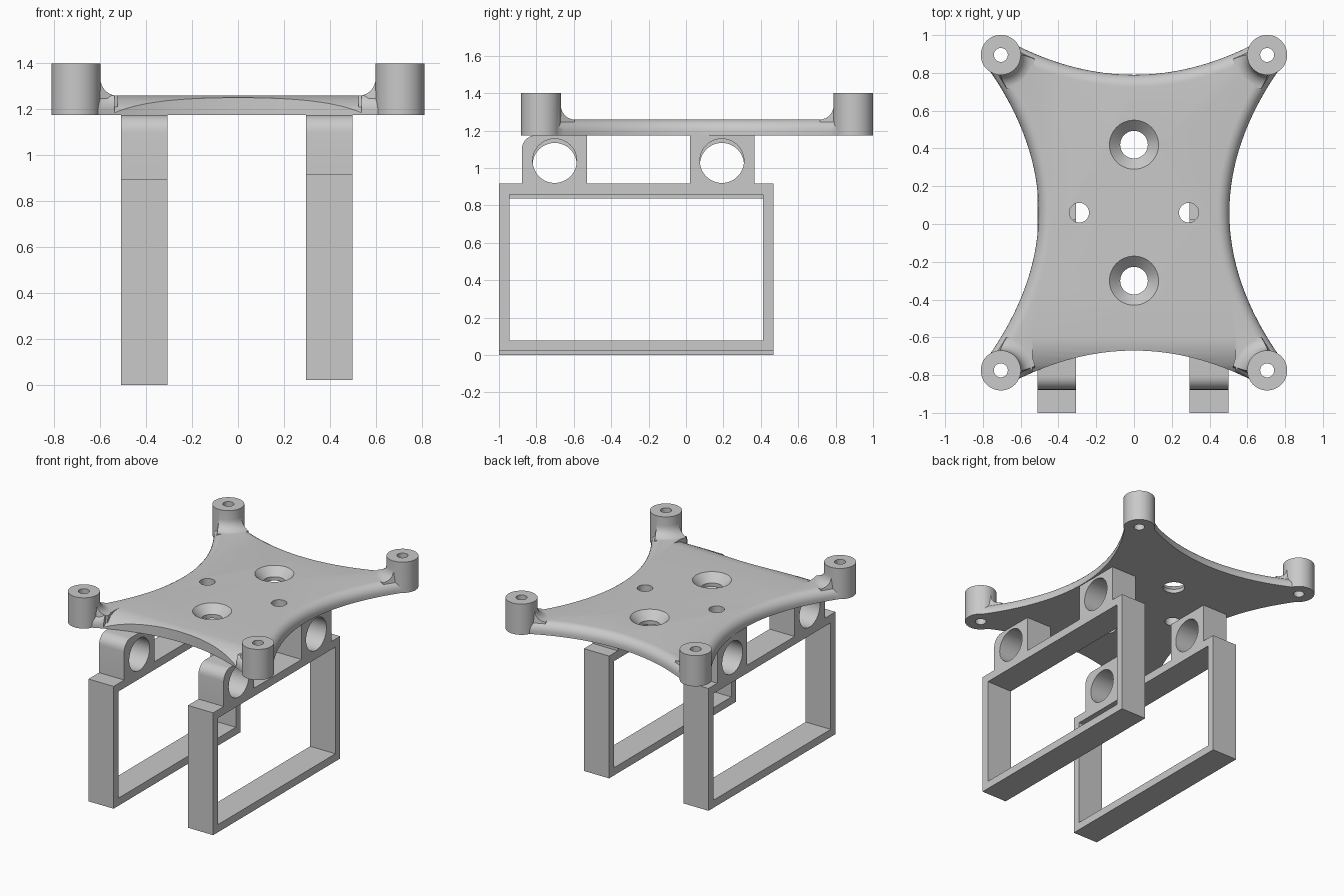
import bpy, bmesh, math
from mathutils import Vector

if "Cube" in bpy.data.objects:
    bpy.data.objects.remove(bpy.data.objects["Cube"], do_unlink=True)

grey = bpy.data.materials.new("plain_grey")
grey.use_nodes = True
COLOUR = (0.585, 0.585, 0.585, 1)
grey.diffuse_color = COLOUR
grey.node_tree.nodes["Principled BSDF"].inputs["Base Color"].default_value = COLOUR

BASE, TOP, POST_TOP = 1.175, 1.26, 1.40
MID_Y, POST_X, POST_Y, POST_R = 0.06, 0.705, 0.835, 0.106
FILLET, EDGE_R = 0.075, 0.065


def loft(name, loops):
    """Solid through stacked loops of equal length, capped at both ends."""
    bm = bmesh.new()
    rings = [[bm.verts.new(p) for p in loop] for loop in loops]
    n = len(rings[0])
    for a, b in zip(rings, rings[1:]):
        for i in range(n):
            j = (i + 1) % n
            bm.faces.new((a[i], a[j], b[j], b[i]))
    bm.faces.new(rings[0][::-1])
    bm.faces.new(rings[-1])
    if bm.calc_volume(signed=True) < 0:
        bmesh.ops.reverse_faces(bm, faces=bm.faces)
    mesh = bpy.data.meshes.new(name)
    bm.to_mesh(mesh)
    bm.free()
    mesh.materials.append(grey)
    obj = bpy.data.objects.new(name, mesh)
    bpy.context.collection.objects.link(obj)
    return obj


def lathe(name, x, y, profile, n=48):
    """Turned solid on a vertical axis from (radius, height) pairs."""
    angles = [math.tau * i / n for i in range(n)]
    return loft(name, [[(x + r * math.cos(a), y + r * math.sin(a), z) for a in angles]
                       for r, z in profile])


def slab(name, outline, x0, x1):
    """Side outline of (y, z) points extruded along x."""
    return loft(name, [[(x, y, z) for y, z in outline] for x in (x0, x1)])


def rect(y0, y1, z0, z1):
    return [(y0, z0), (y1, z0), (y1, z1), (y0, z1)]


def combine(obj, other, operation):
    mod = obj.modifiers.new(operation, "BOOLEAN")
    mod.operation, mod.object, mod.solver = operation, other, "EXACT"
    bpy.context.view_layer.objects.active = obj
    bpy.ops.object.modifier_apply(modifier=mod.name)
    bpy.data.objects.remove(other, do_unlink=True)


def finish(obj):
    bpy.ops.object.select_all(action="DESELECT")
    obj.select_set(True)
    bpy.context.view_layer.objects.active = obj
    bpy.ops.object.shade_smooth_by_angle(angle=math.radians(32))


# Plate outline: four inward-curving sides, as (point, inward normal)
def outline():
    n = 32
    half = []
    for i in range(n + 1):
        t = 2 * i / n - 1
        half.append((Vector((0.64 * t, -0.73 - 0.165 * t * t)),
                     Vector((0.33 * t, 0.64)).normalized()))
    for i in range(n + 1):
        t = 2 * i / n - 1
        half.append((Vector((0.505 + 0.265 * t * t, 0.76 * t)),
                     Vector((-0.76, 0.53 * t)).normalized()))
    half += [(-p, -normal) for p, normal in half]
    return [(p + Vector((0, MID_Y)), normal) for p, normal in half]


EDGE = outline()


def inset_loop(amount, z, skip_front):
    loop = []
    for p, normal in EDGE:
        front = skip_front and p.y < -0.5 and abs(p.x) < 0.54
        q = p if front else p + normal * amount
        loop.append((q.x, q.y, z))
    return loop


# Plate with rounded upper edges, square along the front lip
quarter = [math.pi / 2 * i / 7 for i in range(8)]
plate = loft("mounting_plate", [inset_loop(0, BASE, True)] + [
    inset_loop(EDGE_R * (1 - math.cos(a)), TOP - EDGE_R * (1 - math.sin(a)), True)
    for a in quarter])

# Front lip rolls gently downwards
ROLL_R = 0.27
roll = [(-0.60 - ROLL_R * math.sin(0.1 * i), TOP - ROLL_R * (1 - math.cos(0.1 * i)))
        for i in range(1, 9)]
roll = [(-0.58, TOP + 0.001)] + roll + [(-1.0, roll[-1][1]), (-1.0, 1.3), (-0.58, 1.3)]
combine(plate, slab("lip_cutter", roll, -0.537, 0.537), "DIFFERENCE")

# Corner posts with flared feet trimmed to the plate
corners = [(sx * POST_X, MID_Y + sy * POST_Y) for sx in (-1, 1) for sy in (-1, 1)]
flare = [(POST_R + FILLET * (1 - math.sin(a)), TOP - 0.001 + FILLET * (1 - math.cos(a)))
         for a in quarter]
for x, y in corners:
    foot = lathe("post_foot", x, y, [(flare[0][0], 1.21)] + flare)
    combine(foot, loft("foot_trim", [inset_loop(0.018, 1.2, False),
                                     inset_loop(0.045, 1.39, False)]), "INTERSECT")
    combine(plate, foot, "UNION")
    combine(plate, lathe("post", x, y, [(POST_R, BASE), (POST_R, POST_TOP)]), "UNION")

# Screw holes: posts, countersunk centre pair, small side pair
for x, y in corners:
    combine(plate, lathe("post_hole", x, y, [(0.037, 1.1), (0.037, 1.5)], 32), "DIFFERENCE")
for y in (0.42, -0.30):
    combine(plate, lathe("sink_hole", 0, y, [(0.073, 1.1), (0.073, 1.203),
                                             (0.13, TOP), (0.13, 1.3)]), "DIFFERENCE")
for x in (-0.29, 0.29):
    combine(plate, lathe("side_hole", x, MID_Y, [(0.052, 1.1), (0.052, 1.3)], 32), "DIFFERENCE")
finish(plate)


# Hanging frames, each with two pierced lugs under the plate
def hanging_frame(name, x0, x1, z):
    top = z + 0.895
    frame = slab(name, rect(-1.0, 0.468, z, top), x0, x1)
    combine(frame, slab("opening", rect(-0.945, 0.413, z + 0.056, z + 0.836),
                        x0 - 0.1, x1 + 0.1), "DIFFERENCE")
    corner = [(-0.803 - 0.075 * math.sin(a), BASE - 0.075 + 0.075 * math.cos(a))
              for a in quarter]
    front_lug = corner + [(-0.878, top - 0.02), (-0.528, top - 0.02), (-0.528, BASE)]
    rear_lug = rect(0.022, 0.367, top - 0.02, BASE)
    for lug, y in ((front_lug, -0.702), (rear_lug, 0.192)):
        combine(frame, slab("lug", lug, x0, x1), "UNION")
        ring = [(y + 0.118 * math.cos(math.tau * i / 48),
                 z + 1.016 + 0.118 * math.sin(math.tau * i / 48)) for i in range(48)]
        combine(frame, slab("bore", ring, x0 - 0.1, x1 + 0.1), "DIFFERENCE")
    finish(frame)


hanging_frame("right_frame", -0.51, -0.307, 0.0)
hanging_frame("left_frame", 0.295, 0.499, 0.022)
